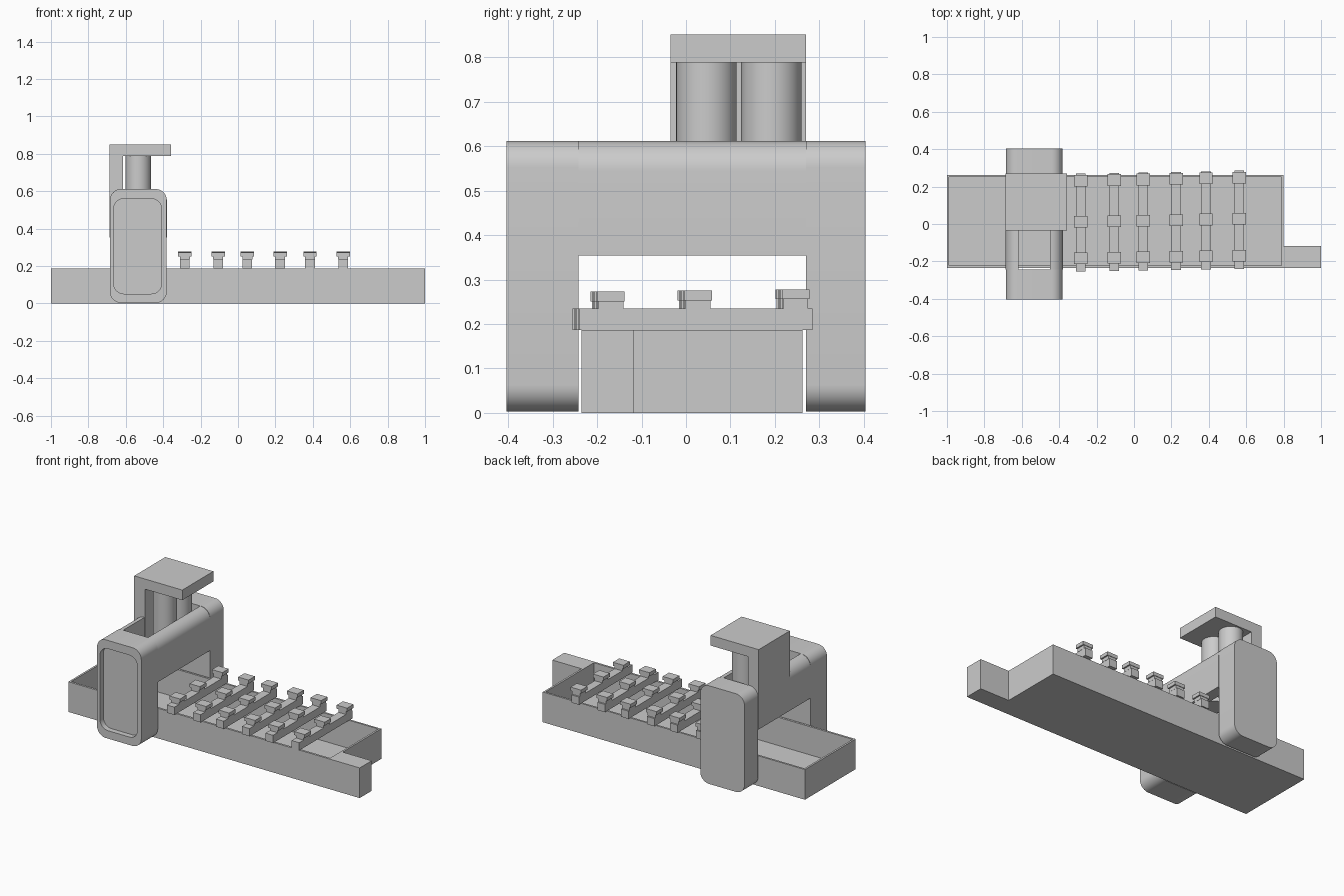
import bpy, bmesh, math

if "Cube" in bpy.data.objects:
    bpy.data.objects.remove(bpy.data.objects["Cube"])


def loft(name, rings, axis):
    """Skin a list of (2D outline, offset) rings along an axis and cap both ends."""
    bm = bmesh.new()
    place = {'Y': lambda p, t: (p[0], t, p[1]),
             'Z': lambda p, t: (p[0], p[1], t)}[axis]
    loops = [[bm.verts.new(place(p, t)) for p in pts] for pts, t in rings]
    n = len(loops[0])
    for a, b in zip(loops, loops[1:]):
        for i in range(n):
            bm.faces.new((a[i], a[(i + 1) % n], b[(i + 1) % n], b[i]))
    bm.faces.new(loops[0])
    bm.faces.new(loops[-1])
    bmesh.ops.recalc_face_normals(bm, faces=bm.faces)
    me = bpy.data.meshes.new(name)
    bm.to_mesh(me)
    bm.free()
    ob = bpy.data.objects.new(name, me)
    bpy.context.collection.objects.link(ob)
    return ob


def rect(x0, x1, y0, y1):
    return [(x0, y0), (x1, y0), (x1, y1), (x0, y1)]


def arc(cx, cy, r, a0, a1, n=10):
    return [(cx + r * math.cos(math.radians(a0 + (a1 - a0) * i / n)),
             cy + r * math.sin(math.radians(a0 + (a1 - a0) * i / n))) for i in range(n + 1)]


def round_rect(x0, x1, y0, y1, r):
    return (arc(x0 + r, y0 + r, r, 180, 270) + arc(x1 - r, y0 + r, r, 270, 360)
            + arc(x1 - r, y1 - r, r, 0, 90) + arc(x0 + r, y1 - r, r, 90, 180))


def box(name, x0, x1, y0, y1, z0, z1):
    return loft(name, [(rect(x0, x1, y0, y1), z0), (rect(x0, x1, y0, y1), z1)], 'Z')


def smooth(ob):
    bpy.ops.object.select_all(action='DESELECT')
    ob.select_set(True)
    bpy.context.view_layer.objects.active = ob
    bpy.ops.object.shade_smooth_by_angle(angle=math.radians(30))


# Open thin-walled bed and its end block
outer, inner = rect(-1, 0.8, -0.235, 0.262), rect(-0.988, 0.788, -0.222, 0.25)
loft("bed_tray", [(inner, 0.012), (inner, 0.187), (outer, 0.187), (outer, 0)], 'Z')
box("bed_end_block", 0.8, 1.0, -0.235, -0.117, 0, 0.187)

# Cross bars, each with three capped pegs
for i, x in enumerate((-0.284, -0.106, 0.05, 0.225, 0.385, 0.562)):
    s = 0.003 * i
    box(f"cross_bar_{i}", x - 0.026, x + 0.026, -0.255 + s, 0.27 + s, 0.187, 0.235)
    for j, (y, z) in enumerate(((-0.184, 0.251), (0.012, 0.253), (0.232, 0.256))):
        y += s
        box(f"peg_{i}_{j}", x - 0.027, x + 0.027, y - 0.028, y + 0.028, 0.235, z)
        box(f"peg_cap_{i}_{j}", x - 0.036, x + 0.036, y - 0.031, y + 0.031, z, z + 0.022)

# Gantry legs: the front one has a recessed panel
leg = round_rect(-0.685, -0.381, 0.003, 0.612, 0.06)
panel = round_rect(-0.665, -0.408, 0.052, 0.56, 0.055)
smooth(loft("front_leg", [(panel, -0.37), (panel, -0.404), (leg, -0.404), (leg, -0.242)], 'Y'))
smooth(loft("back_leg", [(leg, 0.27), (leg, 0.404)], 'Y'))

# Two beam walls with a through slot between them
wall = [(-0.618, 0.354), (-0.618, 0.612)] + arc(-0.616 - 0.002, 0.544, 0.068, 90, 180) + [(-0.686, 0.354)]
del wall[1]
for name, pts in (("beam_left", wall), ("beam_right", [(-1.066 - x, z) for x, z in wall])):
    smooth(loft(name, [(pts, -0.242), (pts, 0.27)], 'Y'))

# Sliding carriage bracket: upright plate and top plate as one profile
bracket = [(-0.688, 0.48), (-0.615, 0.48), (-0.615, 0.788), (-0.358, 0.788),
           (-0.358, 0.851), (-0.688, 0.851)]
loft("carriage_bracket", [(bracket, -0.035), (bracket, 0.27)], 'Y')

# Twin cylinders hanging in the slot
for i, y in enumerate((0.046, 0.192)):
    circle = arc(-0.533, y, 0.068, 0, 360, 48)[:-1]
    smooth(loft(f"cylinder_{i}", [(circle, 0.38), (circle, 0.79)], 'Z'))
